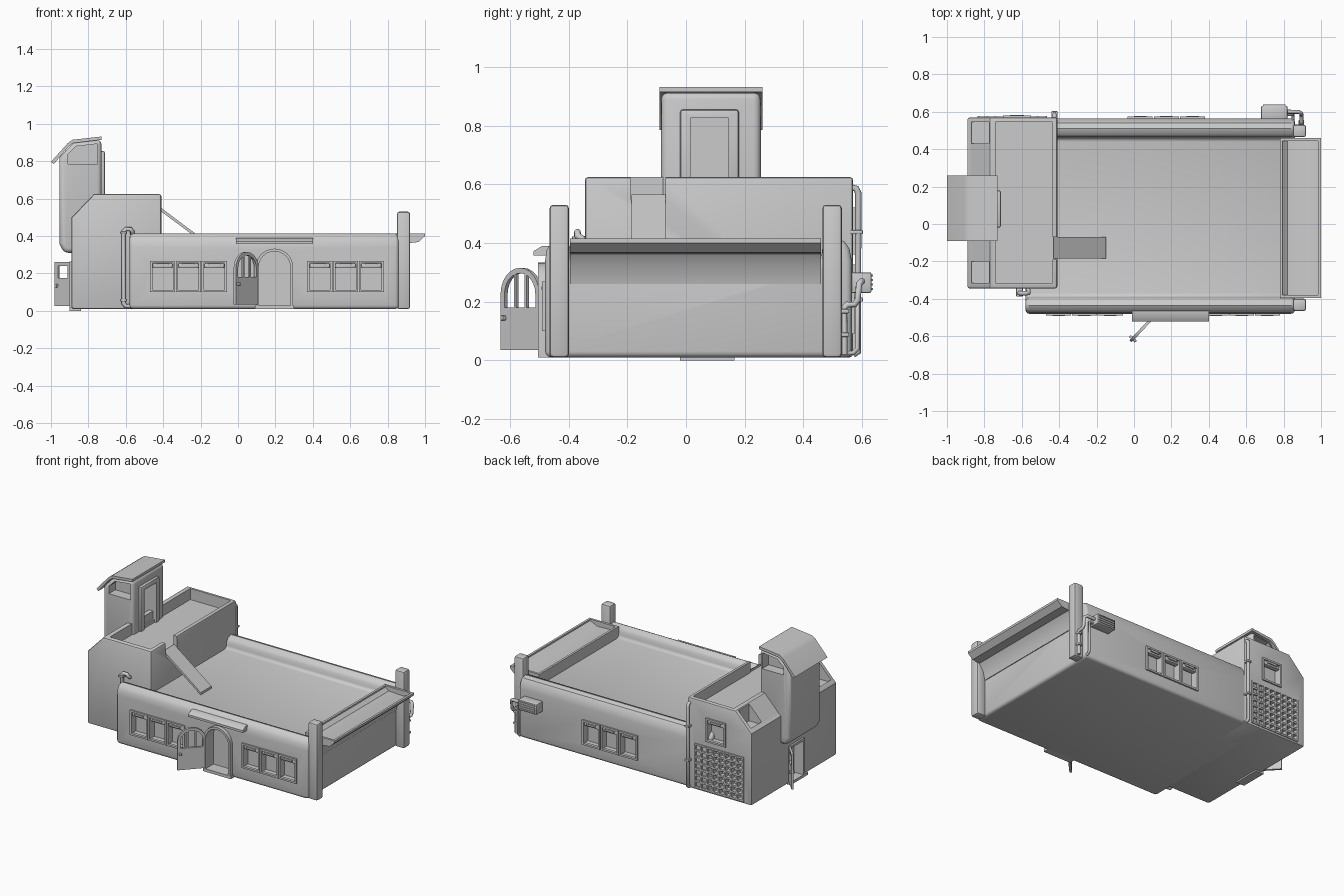
import bpy, bmesh, math
from mathutils import Matrix, Vector

if "Cube" in bpy.data.objects:
    bpy.data.objects.remove(bpy.data.objects["Cube"])

I = Matrix.Identity(4)


def prism(name, pts, a, b, axis='y', mat=I):
    """Extrude a 2D outline from a to b: axis y uses (x,z), axis x uses (y,z)."""
    def put(p, d):
        return mat @ (Vector((p[0], d, p[1])) if axis == 'y' else Vector((d, p[0], p[1])))
    bm = bmesh.new()
    f = bm.faces.new([bm.verts.new(put(p, a)) for p in pts])
    r = bmesh.ops.extrude_face_region(bm, geom=[f])
    move = put((0, 0), b) - put((0, 0), a)
    bmesh.ops.translate(bm, verts=[v for v in r['geom'] if isinstance(v, bmesh.types.BMVert)], vec=move)
    bmesh.ops.recalc_face_normals(bm, faces=bm.faces)
    me = bpy.data.meshes.new(name)
    bm.to_mesh(me)
    bm.free()
    o = bpy.data.objects.new(name, me)
    bpy.context.collection.objects.link(o)
    return o


def box(name, x0, x1, y0, y1, z0, z1, mat=I):
    return prism(name, [(x0, z0), (x1, z0), (x1, z1), (x0, z1)], y0, y1, 'y', mat)


def apply_mod(o, kind, **kw):
    m = o.modifiers.new(kind, kind)
    for k, v in kw.items():
        setattr(m, k, v)
    bpy.context.view_layer.objects.active = o
    bpy.ops.object.modifier_apply(modifier=m.name)


def bevel(o, w, seg=3):
    apply_mod(o, 'BEVEL', width=w, segments=seg, limit_method='ANGLE', angle_limit=math.radians(50))
    return o


def cut(o, cutter):
    apply_mod(o, 'BOOLEAN', operation='DIFFERENCE', solver='EXACT', object=cutter)
    bpy.data.objects.remove(cutter)
    return o


def pipe(name, pts, r=0.011):
    c = bpy.data.curves.new(name, 'CURVE')
    c.dimensions = '3D'
    c.bevel_depth, c.bevel_resolution, c.use_fill_caps = r, 2, True
    s = c.splines.new('POLY')
    s.points.add(len(pts) - 1)
    for p, q in zip(s.points, pts):
        p.co = (*q, 1)
    o = bpy.data.objects.new(name, c)
    bpy.context.collection.objects.link(o)
    return o


def arch(x0, x1, z0, z1, n=12):
    r, c = (x1 - x0) / 2, (x0 + x1) / 2
    zs = z1 - r
    return [(x0, z0), (x1, z0)] + [(c + r * math.cos(math.pi * i / n), zs + r * math.sin(math.pi * i / n))
                                   for i in range(n + 1)]


def place(x, y, z, deg):
    return Matrix.Translation((x, y, z)) @ Matrix.Rotation(math.radians(deg), 4, 'Z')


def window(wall, m, w, h):
    """Recessed window facing local -y with a frame and a blind box."""
    cut(wall, box('cutter', .008, w - .008, -.05, .045, .008, h - .008, m))
    t = .012
    for a, b, c, d in ((0, w, 0, t), (0, w, h - t, h), (0, t, t, h - t), (w - t, w, t, h - t)):
        box('window_frame', a, b, -.01, .01, c, d, m)
    bevel(box('blind_box', .012, w - .012, -.004, .03, h - .04, h - .012, m), .008, 2)
    box('blind_tab', w * .25, w * .75, -.012, 0, h - .028, h - .016, m)


# Main hall: rounded parapets running along x with a sunken roof
prof = [(-.48, .01), (-.48, .34), (-.475, .375), (-.46, .40), (-.435, .413), (-.41, .405), (-.395, .385),
        (-.39, .34), (.46, .34), (.465, .385), (.48, .405), (.51, .415), (.54, .405), (.557, .38),
        (.565, .34), (.565, .01)]
hall = bevel(prism('main_hall', prof, -.58, .86, 'x'), .02)

# Rear-left block with chamfered edge, sunken roof terrace and corner niches
block = bevel(prism('side_block', [(-.89, .01), (-.41, .01), (-.41, .625), (-.77, .625), (-.89, .50)],
                    -.345, .57), .012, 2)
cut(block, box('cutter', -.74, -.435, -.315, .545, .55, .7))
cut(block, box('cutter', -.5, -.38, -.19, -.07, .55, .7))
for y in (-.315, .43):
    cut(block, box('cutter', -.868, -.775, y, y + .115, .505, .7))

# Ramp from the terrace to the hall roof
prism('roof_ramp', [(-.43, .565), (-.15, .355), (-.15, .338), (-.43, .545)], -.185, -.07)

# Lookout tower with overhanging hood
tower = bevel(prism('tower', [(-.93, .31), (-.73, .31), (-.73, .915), (-.88, .90), (-.955, .82), (-.955, .36)],
                    -.085, .255), .025)
tower_top = prism('tower_hood', [(-1, .797), (-.91, .897), (-.885, .915), (-.73, .932), (-.73, .915),
                                 (-.88, .897), (-.905, .88), (-.985, .785)], -.09, .26)
opening = [(-.91, .785), (-.75, .785), (-.75, .893), (-.865, .88), (-.91, .835)]
cut(tower, prism('cutter', opening, -.15, -.015))
cut(tower, prism('cutter', opening, .185, .32))
cut(tower, box('cutter', -.83, -.68, .015, .145, .57, .825))
frame = bevel(box('tower_door_frame', -.745, -.712, -.02, .18, .55, .855), .01, 2)
cut(frame, box('cutter', -.8, -.6, .015, .145, .5, .825))

# Front windows and back windows
for x in (-.47, -.332, -.194, .37, .508, .646):
    window(hall, place(x, -.48, .10, 0), .134, .168)
for x in (.10, .24, .38):
    window(hall, place(x, .565, .09, 180), .134, .168)
window(block, place(-.55, .57, .36, 180), .15, .16)

# Lattice on the back of the block
cut(block, box('cutter', -.83, -.47, .545, .7, .03, .32))
for i in range(9):
    x = -.83 + .36 * i / 8
    box('lattice_upright', x - .006, x + .006, .54, .578, .03, .32)
for i in range(8):
    z = .03 + .29 * i / 7
    box('lattice_rail', -.836, -.464, .54, .576, z - .006, z + .006)

# Front entrance: arched recess, surround, open leaf, step and canopy
cut(hall, prism('cutter', arch(.11, .28, .03, .318), -.6, -.42))
cut(prism('door_surround', arch(.095, .295, .015, .333), -.505, -.46),
    prism('cutter', arch(.11, .28, .025, .318), -.6, -.3))


def leaf(name, m, w, h):
    o = prism(name, arch(0, w, 0, h), -.008, .008, 'y', m)
    cut(o, prism('cutter', arch(.018, w - .018, h * .52, h - .018), -.1, .1, 'y', m))
    for u in (w * .36, w * .64):
        box('leaf_bar', u - .005, u + .005, -.006, .006, h * .5, h - .02, m)
    bevel(box('door_knob', w - .025, w - .01, -.022, .022, h * .36, h * .42, m), .004, 2)


leaf('front_door_leaf', place(.105, -.495, .035, -133), .18, .28)
box('front_step', .09, .30, -.505, -.44, .01, .03)
prism('entrance_canopy', [(-.52, .357), (-.46, .357), (-.46, .39), (-.49, .39), (-.52, .372)], -.01, .40, 'x')

# Side entrance under the tower
cut(block, box('cutter', -1.1, -.83, .03, .15, .02, .25))
f = box('side_door_frame', -.902, -.87, .015, .165, .01, .265)
cut(f, box('cutter', -1, -.8, .03, .15, .02, .25))
box('side_step', -.90, -.84, -.02, .165, 0, .02)
m = place(-.89, .16, .025, 133)
side = box('side_door_leaf', 0, .125, -.007, .007, 0, .235, m)
cut(side, box('cutter', .025, .1, -.1, .1, .15, .215, m))
bevel(box('side_knob', .1, .115, -.018, .018, .10, .12, m), .004, 2)

# Flared cornice tray on the right end
tray = prism('end_cornice', [(.78, .33), (.84, .26), (.865, .26), (.88, .32), (.91, .362), (.965, .368),
                             (1, .40), (1, .415), (.78, .415)], -.395, .46)
cut(tray, prism('cutter', [(.795, .405), (.82, .385), (.93, .38), (.985, .405), (.985, .5), (.795, .5)],
                -.38, .445))

# Corner posts
for y in (-.465, .465):
    bevel(box('corner_post', .85, .92, y, y + .066, .01, .53), .012, 2)

# Air unit on the back with grille and pipes
bevel(box('air_unit', .68, .82, .56, .632, .23, .30), .006, 2)
for i in range(4):
    box('air_unit_slat', .69, .81, .63, .638, .24 + i * .015, .247 + i * .015)
pipe('air_pipe_upper', [(.81, .60, .27), (.88, .60, .27), (.895, .59, .26), (.895, .585, .205),
                        (.895, .575, .19), (.895, .55, .19), (.895, .54, .18), (.895, .54, .02)])
pipe('air_pipe_lower', [(.81, .585, .25), (.85, .585, .24), (.85, .585, .04), (.85, .57, .025),
                        (.85, .54, .025)], .008)
for z in (.08, .16):
    bevel(box('pipe_clamp', .88, .91, .525, .556, z, z + .015), .004, 2)

# Drain pipes at the block corners
pipe('front_drain', [(-.565, -.35, .41), (-.565, -.37, .425), (-.575, -.37, .437), (-.60, -.37, .437),
                     (-.612, -.37, .425), (-.612, -.37, .04), (-.60, -.37, .025), (-.57, -.37, .025)], .012)
for z in (.41, .05):
    bevel(box('drain_clamp', -.63, -.594, -.388, -.34, z, z + .014), .004, 2)
pipe('back_drain', [(-.425, .56, .59), (-.425, .58, .585), (-.425, .587, .57), (-.425, .587, .03),
                    (-.425, .57, .02)], .011)
for z in (.43, .2):
    bevel(box('drain_clamp', -.441, -.409, .56, .603, z, z + .014), .004, 2)

# Smooth the rounded parts, keep hard edges
bpy.ops.object.select_all(action='DESELECT')
for o in bpy.data.objects:
    if o.type == 'MESH':
        o.select_set(True)
        bpy.context.view_layer.objects.active = o
bpy.ops.object.shade_smooth_by_angle(angle=math.radians(35))
